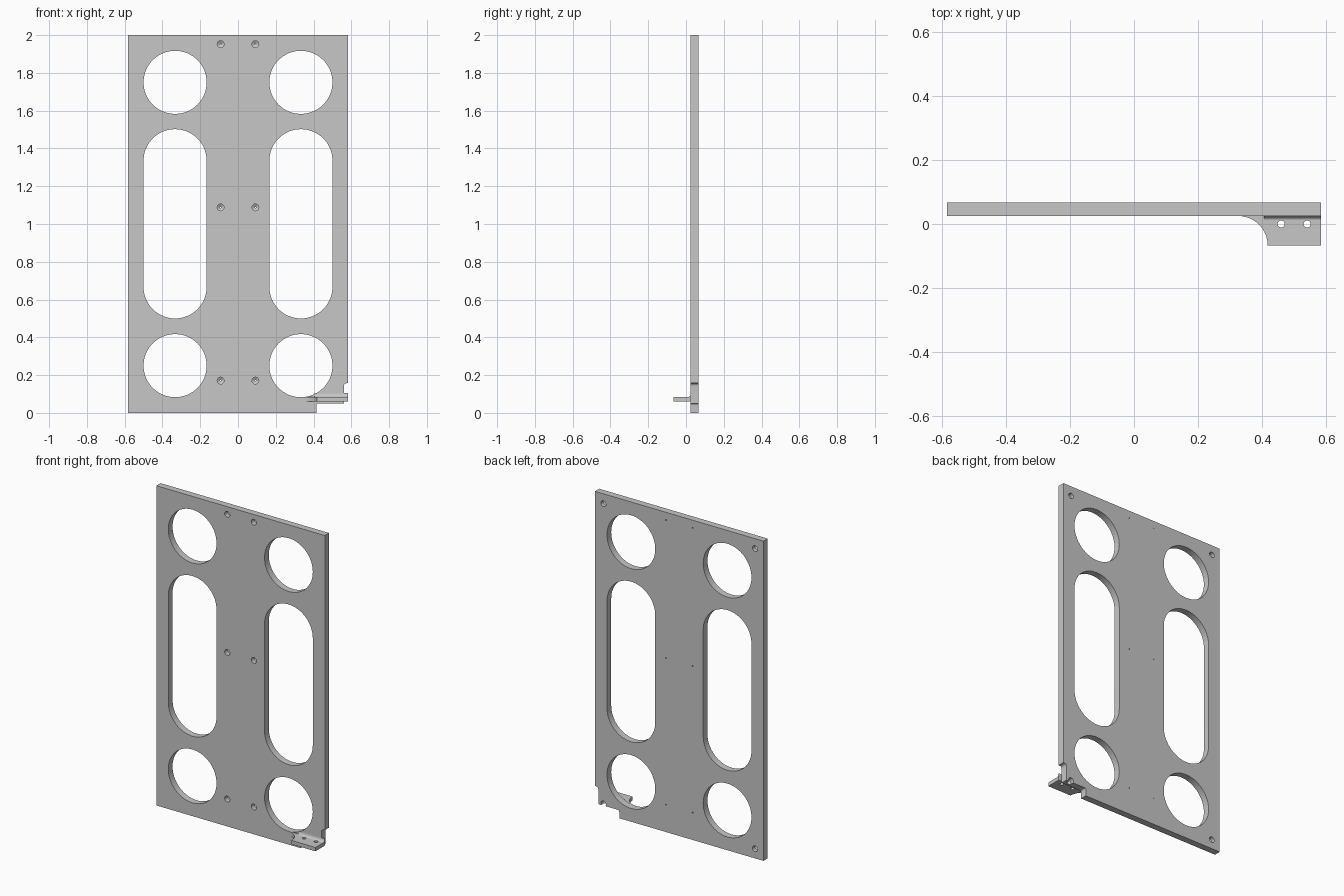
import bpy, bmesh
from math import sin, cos, pi, radians
from mathutils import Vector

if "Cube" in bpy.data.objects:
    bpy.data.objects.remove(bpy.data.objects["Cube"])

FRONT, BACK = 0.025, 0.067
HALF_W, HEIGHT = 0.583, 2.0

grey = bpy.data.materials.new("light_grey")
grey.use_nodes = True
grey.diffuse_color = (0.57, 0.57, 0.57, 1)
grey.node_tree.nodes["Principled BSDF"].inputs["Base Color"].default_value = grey.diffuse_color


def arc(cx, cy, r, start, end, n, stretch=1):
    return [(cx + r * cos(radians(start + (end - start) * i / n)),
             cy + r * stretch * sin(radians(start + (end - start) * i / n))) for i in range(n + 1)]


def prism(bm, pts, axis, low, high):
    """Extrude a closed profile along one axis."""
    place = {"x": lambda a, b, d: (d, a, b), "y": lambda a, b, d: (a, d, b),
             "z": lambda a, b, d: (a, b, d)}[axis]
    face = bm.faces.new([bm.verts.new(place(a, b, low)) for a, b in pts])
    new = bmesh.ops.extrude_face_region(bm, geom=[face])["geom"]
    shift = Vector(place(0, 0, high - low))
    bmesh.ops.translate(bm, vec=shift, verts=[g for g in new if isinstance(g, bmesh.types.BMVert)])


def drill(bm, x, z, profile, n=24):
    """Stack rings of (radius, y) into a closed round cutter."""
    rings = [[bm.verts.new((x + r * cos(2 * pi * i / n), y, z + r * sin(2 * pi * i / n)))
              for i in range(n)] for r, y in profile]
    for a, b in zip(rings, rings[1:]):
        for i in range(n):
            j = (i + 1) % n
            bm.faces.new((a[i], a[j], b[j], b[i]))
    bm.faces.new(rings[0])
    bm.faces.new(rings[-1])


def finish(bm, name):
    bmesh.ops.recalc_face_normals(bm, faces=bm.faces)
    mesh = bpy.data.meshes.new(name)
    bm.to_mesh(mesh)
    bm.free()
    mesh.materials.append(grey)
    obj = bpy.data.objects.new(name, mesh)
    bpy.context.collection.objects.link(obj)
    return obj


def activate(obj):
    bpy.ops.object.select_all(action="DESELECT")
    obj.select_set(True)
    bpy.context.view_layer.objects.active = obj


def cut(obj, cutter):
    mod = obj.modifiers.new("holes", "BOOLEAN")
    mod.operation, mod.solver, mod.object = "DIFFERENCE", "EXACT", cutter
    activate(obj)
    bpy.ops.object.modifier_apply(modifier=mod.name)
    bpy.data.objects.remove(cutter)


# Plate outline with the stepped corner and rounded reliefs
bm = bmesh.new()
outline = [(-HALF_W, 0), (0.415, 0)]
outline += arc(0.425, 0.04, 0.01, 180, 90, 6) + [(0.56, 0.05)]
outline += arc(0.575, 0.142, 0.015, 180, 90, 6)
outline += [(HALF_W, 0.157), (HALF_W, HEIGHT), (-HALF_W, HEIGHT)]
prism(bm, outline, "y", FRONT, BACK)
plate = finish(bm, "plate")

# Round windows, long slots and drilled holes
bm = bmesh.new()
for side in (-1, 1):
    x, r = side * 0.333, 0.167
    for z in (0.25, 1.75):
        prism(bm, arc(x, z, r, 0, 354.375, 63), "y", 0, 0.1)
    slot = arc(x, 1.335, r, 0, 180, 32) + arc(x, 0.667, r, 180, 360, 32)
    prism(bm, slot, "y", 0, 0.1)
    for z in (0.171, 1.088, 1.952):
        drill(bm, side * 0.092, z, [(0.018, 0), (0.018, 0.055), (0.003, 0.064), (0.003, 0.1)])
    for z in (0.06, HEIGHT - 0.062):
        drill(bm, side * 0.525, z, [(0.018, 0.1), (0.018, 0.043), (0.003, 0.034)])
cut(plate, finish(bm, "plate_cutter"))

# Bent tab with its curved inner edge
bm = bmesh.new()
tab_outline = arc(0.325, -0.067, 0.092, 0, 90, 16) + [(HALF_W, FRONT), (HALF_W, -0.067)]
prism(bm, tab_outline, "z", 0.06, 0.084)
tab = finish(bm, "mounting_tab")
bm = bmesh.new()
for x in (0.459, 0.54):
    prism(bm, arc(x, 0, 0.011, 0, 345, 23), "z", 0, 0.2)
cut(tab, finish(bm, "tab_cutter"))

# Concave fillet where the tab meets the plate
bm = bmesh.new()
r, stretch = 0.013, 1.6
fillet_outline = [(FRONT, 0.084)] + arc(FRONT - r, 0.084 + r * stretch, r, 0, -90, 8, stretch)
prism(bm, fillet_outline, "x", 0.405, HALF_W)
fillet = finish(bm, "tab_fillet")

for obj in (plate, tab, fillet):
    activate(obj)
    bpy.ops.object.shade_smooth_by_angle(angle=radians(30))
